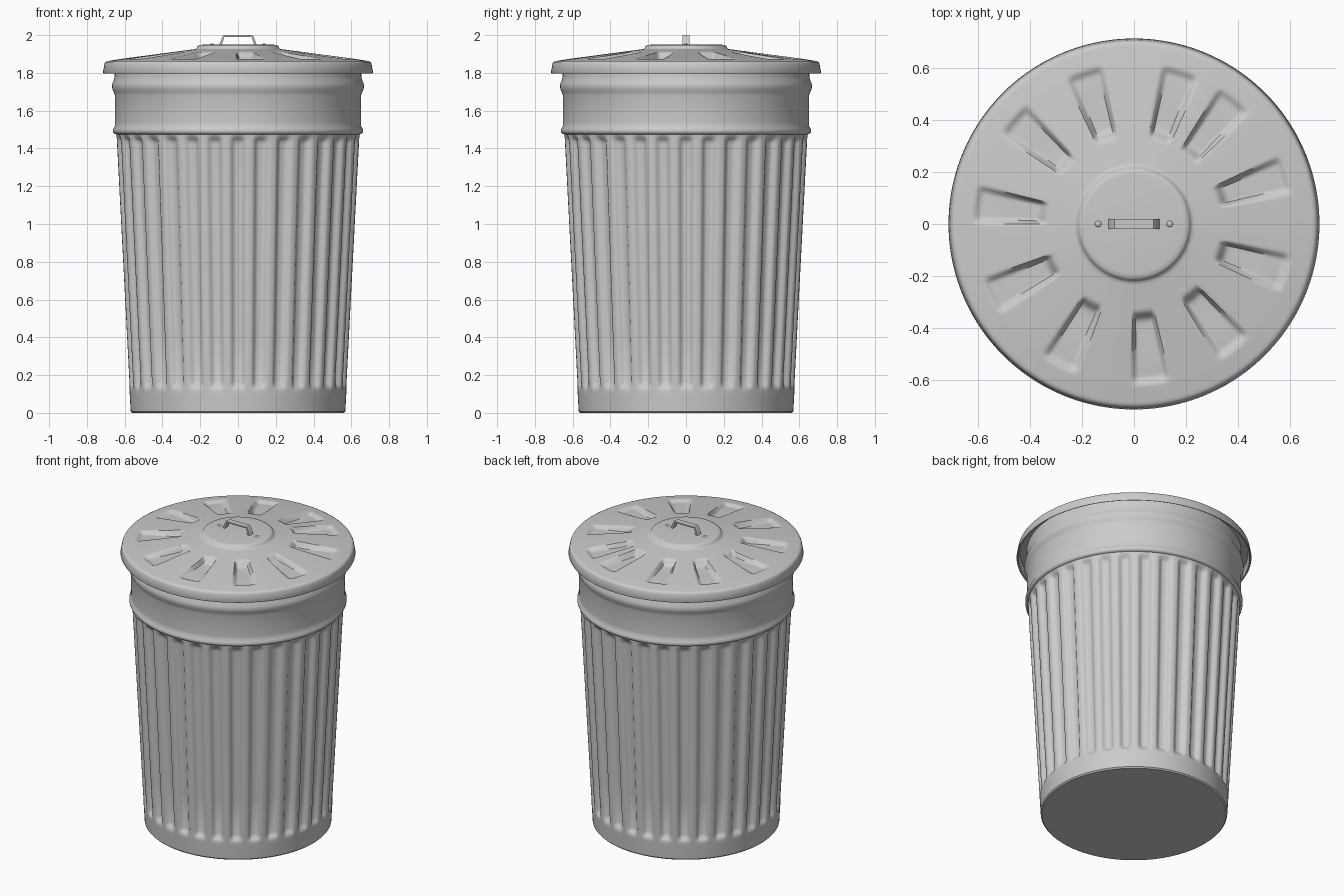
import bpy, bmesh
from math import sin, cos, pi, radians, degrees, hypot, exp

if "Cube" in bpy.data.objects:
    bpy.data.objects.remove(bpy.data.objects["Cube"])

SEG = 384
FLUTES = 32


def smooth(a, b, x):
    t = max(0.0, min(1.0, (x - a) / (b - a)))
    return t * t * (3 - 2 * t)


def resample(points, step):
    """Subdivide a profile so no span is longer than step."""
    out = [points[0]]
    for (r0, z0), (r1, z1) in zip(points, points[1:]):
        n = max(1, round(hypot(r1 - r0, z1 - z0) / step))
        out += [(r0 + (r1 - r0) * i / n, z0 + (z1 - z0) * i / n) for i in range(1, n + 1)]
    return out


def finish(bm, name, angle=40):
    bmesh.ops.recalc_face_normals(bm, faces=bm.faces)
    me = bpy.data.meshes.new(name)
    bm.to_mesh(me)
    bm.free()
    ob = bpy.data.objects.new(name, me)
    bpy.context.collection.objects.link(ob)
    bpy.ops.object.select_all(action='DESELECT')
    bpy.context.view_layer.objects.active = ob
    ob.select_set(True)
    bpy.ops.object.shade_smooth_by_angle(angle=radians(angle))
    return ob


def revolve(name, profile, shape, cap_first=False, cap_last=False):
    """Spin a profile round z; shape(r, z, angle) may dent the surface."""
    bm = bmesh.new()
    rings = []
    for r, z in profile:
        ring = []
        for i in range(SEG):
            a = 2 * pi * i / SEG
            rr, zz = shape(r, z, a)
            ring.append(bm.verts.new((rr * cos(a), rr * sin(a), zz)))
        rings.append(ring)
    for p, q in zip(rings, rings[1:]):
        for i in range(SEG):
            j = (i + 1) % SEG
            bm.faces.new((p[i], p[j], q[j], q[i]))
    if cap_first:
        bm.faces.new(rings[0])
    if cap_last:
        bm.faces.new(rings[-1])
    return finish(bm, name)


# Can body: tapered wall with vertical flutes pressed inward
def flute(r, z, a):
    mask = smooth(0.12, 0.165, z) * (1 - smooth(1.43, 1.475, z))
    wave = smooth(0.1, 0.9, 0.5 + 0.5 * cos(FLUTES * a))
    return r - 0.026 * mask * wave, z


ends = [0.10, 0.12, 0.13, 0.14, 0.15, 0.165, 0.4, 0.7, 1.0, 1.25,
        1.42, 1.435, 1.445, 1.455, 1.465, 1.475]
body = [(0.56, 0.0), (0.568, 0.008)]
body += [(0.568 + 0.077 * z / 1.475, z) for z in ends]
body += [(0.655, 1.478), (0.661, 1.486), (0.662, 1.495), (0.659, 1.506), (0.652, 1.518),
         (0.651, 1.54), (0.652, 1.68), (0.656, 1.695), (0.664, 1.712), (0.667, 1.727),
         (0.665, 1.745), (0.657, 1.762), (0.653, 1.78), (0.653, 1.848)]
revolve("can_body", body, flute, cap_first=True)

# Lid: shallow cone with pressed wedge-shaped dents and a raised centre
DENTS = [108, 73, 51, 18, -18, -51, -84, -118, -153, 173, 139]


def dent(r, z, a):
    if z < 1.858:
        return r, z
    near = min(abs((degrees(a) - d + 180) % 360 - 180) for d in DENTS)
    side = 1 - smooth(4.6, 7.4, near)
    along = smooth(0.335, 0.375, r) * (1 - smooth(0.59, 0.625, r))
    depth = 0.034 - 0.016 * smooth(0.36, 0.6, r)
    return r, z - depth * side * along


lid = [(0.64, 1.846), (0.695, 1.846), (0.704, 1.80), (0.712, 1.797), (0.715, 1.803),
       (0.707, 1.848), (0.703, 1.857), (0.694, 1.862)]
lid += resample([(0.694, 1.862), (0.62, 1.874), (0.235, 1.925)], 0.011)[1:]
lid += [(0.224, 1.927), (0.219, 1.932), (0.213, 1.942), (0.206, 1.947), (0.19, 1.949)]
revolve("lid", lid, dent, cap_last=True)

# Handle: bent strap
outer = [(0.1, 1.945), (0.082, 1.994), (0.076, 2.0)]
inner = [(0.087, 1.945), (0.073, 1.988), (0.07, 1.991)]
path_o = outer + [(-x, z) for x, z in reversed(outer)]
path_i = inner + [(-x, z) for x, z in reversed(inner)]
bm = bmesh.new()
rows = [[bm.verts.new((x, y, z)) for (x, z), y in
         ((o, -0.019), (o, 0.019), (i, 0.019), (i, -0.019))]
        for o, i in zip(path_o, path_i)]
for p, q in zip(rows, rows[1:]):
    for k in range(4):
        bm.faces.new((p[k], p[(k + 1) % 4], q[(k + 1) % 4], q[k]))
bm.faces.new(rows[0])
bm.faces.new(rows[-1])
finish(bm, "handle", 25)

# Rivets either side of the handle
for side, x in (("left", -0.138), ("right", 0.138)):
    bm = bmesh.new()
    bmesh.ops.create_uvsphere(bm, u_segments=16, v_segments=8, radius=0.012)
    for v in bm.verts:
        v.co.x += x
        v.co.z = 1.949 + v.co.z * 0.5
    finish(bm, "rivet_" + side)
